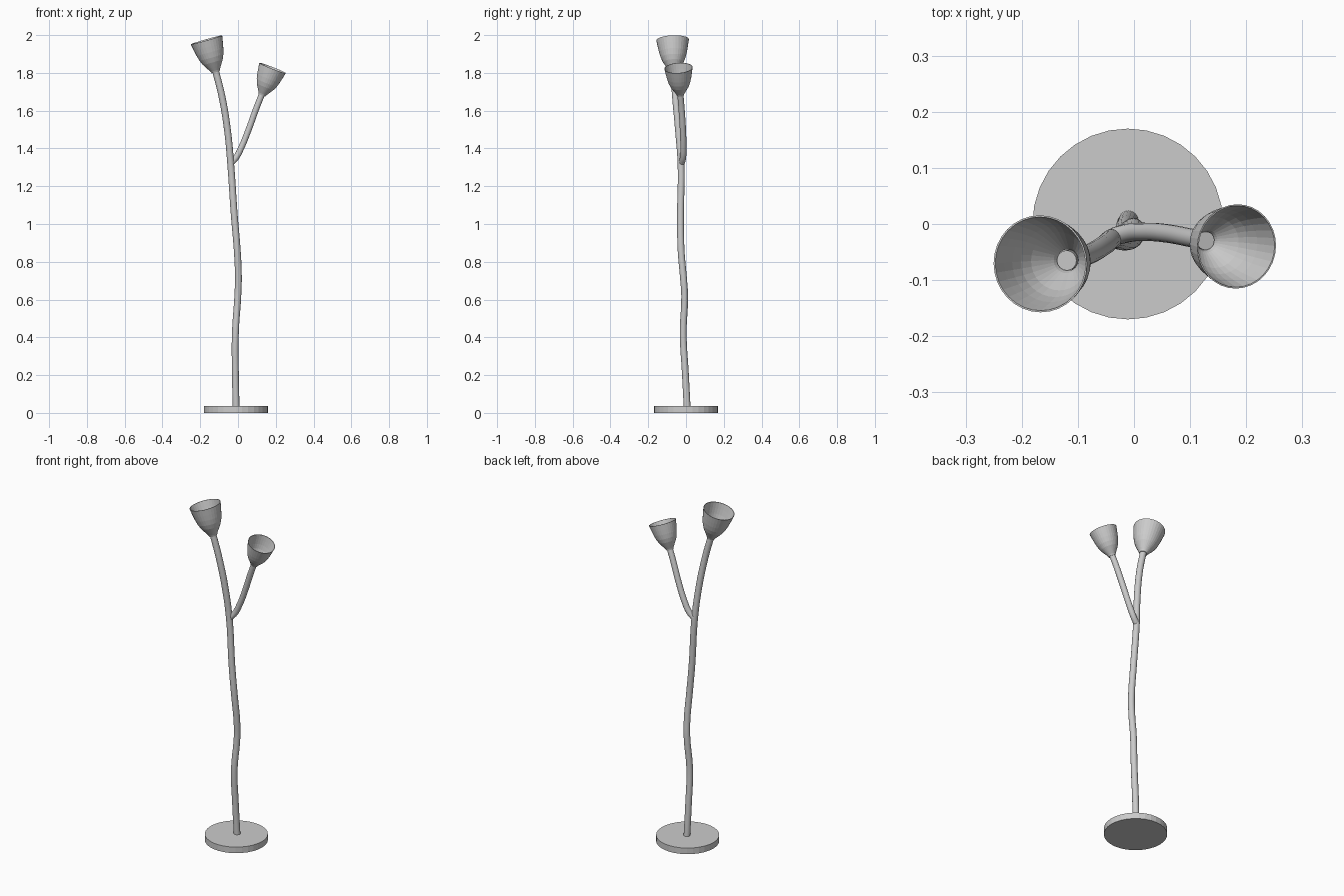
import bpy, bmesh, math
from mathutils import Vector

if "Cube" in bpy.data.objects:
    bpy.data.objects.remove(bpy.data.objects["Cube"])


def finish(name, bm, flat=True):
    bmesh.ops.recalc_face_normals(bm, faces=bm.faces)
    me = bpy.data.meshes.new(name)
    bm.to_mesh(me)
    bm.free()
    for p in me.polygons:
        p.use_smooth = not flat
    ob = bpy.data.objects.new(name, me)
    bpy.context.collection.objects.link(ob)
    return ob


def tube(name, points, radius):
    """Smooth bent pipe through the given points, with closed ends."""
    cu = bpy.data.curves.new(name, 'CURVE')
    cu.dimensions = '3D'
    cu.resolution_u = 5
    cu.bevel_depth = radius
    cu.bevel_resolution = 6
    cu.use_fill_caps = True
    sp = cu.splines.new('BEZIER')
    sp.bezier_points.add(len(points) - 1)
    for bp, co in zip(sp.bezier_points, points):
        bp.co = co
        bp.handle_left_type = bp.handle_right_type = 'AUTO'
    ob = bpy.data.objects.new(name, cu)
    bpy.context.collection.objects.link(ob)
    return ob


def shade(name, foot, rim, scale, sides=32, wall=0.003):
    """Thin bell-shaped cup turned around the line from foot to rim centre."""
    outer = [(0.022, 0.0), (0.026, 0.010), (0.040, 0.032), (0.055, 0.056),
             (0.066, 0.082), (0.074, 0.112), (0.080, 0.142), (0.0865, 0.178)]
    inner = [(r - wall, z) for r, z in reversed(outer)]
    profile = outer + inner
    bm = bmesh.new()
    rings = []
    for r, z in profile:
        rings.append([bm.verts.new((r * scale * math.cos(a), r * scale * math.sin(a), z * scale))
                      for a in (2 * math.pi * i / sides for i in range(sides))])
    n = len(rings)
    for k in range(n):
        a, b = rings[k], rings[(k + 1) % n]
        for i in range(sides):
            j = (i + 1) % sides
            bm.faces.new((a[i], a[j], b[j], b[i]))
    ob = finish(name, bm)
    foot, rim = Vector(foot), Vector(rim)
    axis = (rim - foot).normalized()
    ob.rotation_mode = 'QUATERNION'
    ob.rotation_quaternion = Vector((0, 0, 1)).rotation_difference(axis)
    ob.location = rim - axis * 0.178 * scale
    return ob


# Round base
bm = bmesh.new()
bmesh.ops.create_cone(bm, cap_ends=True, segments=32, radius1=0.17, radius2=0.17, depth=0.036)
base = finish("base", bm)
base.location = (-0.011, 0, 0.018)

# Wavy main stem, rising into the tall shade
tube("main_stem", [(-0.010, 0.006, 0.03), (-0.014, -0.004, 0.22), (-0.014, -0.015, 0.42),
                   (-0.001, -0.007, 0.62), (0.002, -0.014, 0.72), (-0.004, -0.026, 0.86),
                   (-0.020, -0.029, 1.05), (-0.038, -0.026, 1.31), (-0.056, -0.040, 1.50),
                   (-0.086, -0.056, 1.68), (-0.120, -0.065, 1.815)], 0.018)

# Side branch, rising into the short shade
tube("side_branch", [(-0.034, -0.022, 1.325), (-0.010, -0.016, 1.352), (0.020, -0.014, 1.41),
                     (0.060, -0.017, 1.51), (0.098, -0.024, 1.615), (0.128, -0.030, 1.69)], 0.0165)

# Cup shades
shade("tall_shade", (-0.117, -0.064, 1.80), (-0.167, -0.071, 1.975), 1.0)
shade("short_shade", (0.126, -0.030, 1.68), (0.183, -0.040, 1.826), 0.87)
